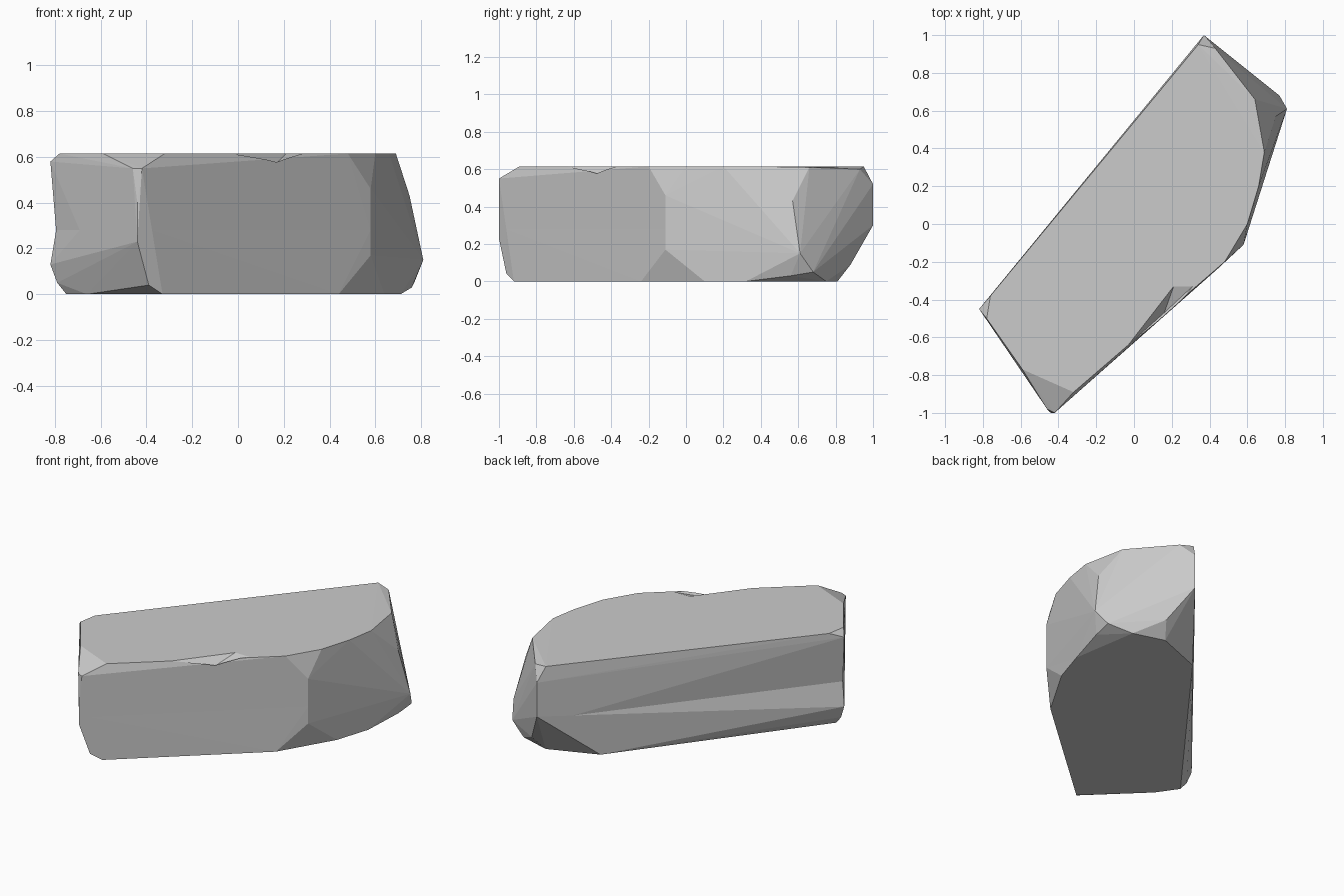
import bpy
import bmesh
from math import radians

default_cube = bpy.data.objects.get("Cube")
if default_cube:
    bpy.data.objects.remove(default_cube, do_unlink=True)

TOP = .615


def make_material(name, colour):
    material = bpy.data.materials.new(name)
    material.use_nodes = True
    material.diffuse_color = colour
    shader = next(n for n in material.node_tree.nodes if n.type == 'BSDF_PRINCIPLED')
    shader.inputs["Base Color"].default_value = colour
    return material


def hull_mesh(points):
    """Return a bmesh wrapping the chiselled corner points."""
    bm = bmesh.new()
    for point in points:
        bm.verts.new(point)
    result = bmesh.ops.convex_hull(bm, input=bm.verts[:])
    loose = {g for g in result["geom_interior"] + result["geom_unused"]
             if isinstance(g, bmesh.types.BMVert)}
    bmesh.ops.delete(bm, geom=list(loose), context='VERTS')
    bmesh.ops.recalc_face_normals(bm, faces=bm.faces[:])
    return bm


def make_object(name, bm, material):
    mesh = bpy.data.meshes.new(name)
    bm.to_mesh(mesh)
    bm.free()
    mesh.materials.append(material)
    obj = bpy.data.objects.new(name, mesh)
    bpy.context.collection.objects.link(obj)
    return obj


stone_grey = make_material("stone grey", (.6, .6, .6, 1))

# Outline of the flat top and of the flat base
top_outline = [(.34, .95), (.69, .38), (.66, .2), (.6, 0), (.48, -.2),
               (-.32, -.89), (-.59, -.77), (-.78, -.5), (-.76, -.38)]
base_outline = [(.13, .69), (.44, .81), (.64, .75), (.71, .32), (.64, .1),
                (.44, -.24), (-.33, -.92), (-.66, -.6), (-.75, -.47)]

# Worn corners between top and base
left_end = [(-.82, -.45, .58), (-.82, -.45, .13), (-.79, -.46, .05)]
front_corner = [(-.46, -.98, .55), (-.42, -1, .55), (-.44, -1, .4),
                (-.44, -1, .23), (-.39, -.96, .04)]
middle_corner = [(.58, -.11, .46), (.58, -.11, .17)]
right_end = [(.81, .61, .15), (.75, .57, .43), (.64, .66, .61),
             (.76, .56, .03), (.77, .68, .05)]
back_corner = [(.37, 1, .52), (.37, 1, .3), (.49, .88, .09), (.43, .93, .6)]

points = [(x, y, TOP) for x, y in top_outline]
points += [(x, y, 0) for x, y in base_outline]
points += left_end + front_corner + middle_corner + right_end + back_corner
block = hull_mesh(points)
bmesh.ops.dissolve_limit(block, angle_limit=radians(1),
                         verts=block.verts[:], edges=block.edges[:])

# Shallow fold along the back, deepest at the left end
fold = .28
bmesh.ops.bisect_plane(block, geom=block.verts[:] + block.edges[:] + block.faces[:],
                       plane_co=(0, 0, fold), plane_no=(0, 0, 1))
for vert in block.verts:
    if abs(vert.co.z - fold) < .001 and vert.co.x < -.8:
        vert.co.x += .025
        vert.co.y -= .02
bmesh.ops.triangulate(block, faces=block.faces[:])
bmesh.ops.recalc_face_normals(block, faces=block.faces[:])
stone = make_object("stone_block", block, stone_grey)

# Small chip broken out of the front top edge
chip = make_object("chip_cutter", hull_mesh([
    (-.03, -.64, TOP), (.31, -.33, TOP), (.21, -.33, TOP),
    (.16, -.47, .565), (.25, -.55, .7)]), stone_grey)
chip.hide_render = True
cut = stone.modifiers.new("edge chip", 'BOOLEAN')
cut.operation = 'DIFFERENCE'
cut.solver = 'EXACT'
cut.object = chip
bpy.context.view_layer.objects.active = stone
bpy.ops.object.modifier_apply(modifier=cut.name)
bpy.data.objects.remove(chip, do_unlink=True)
